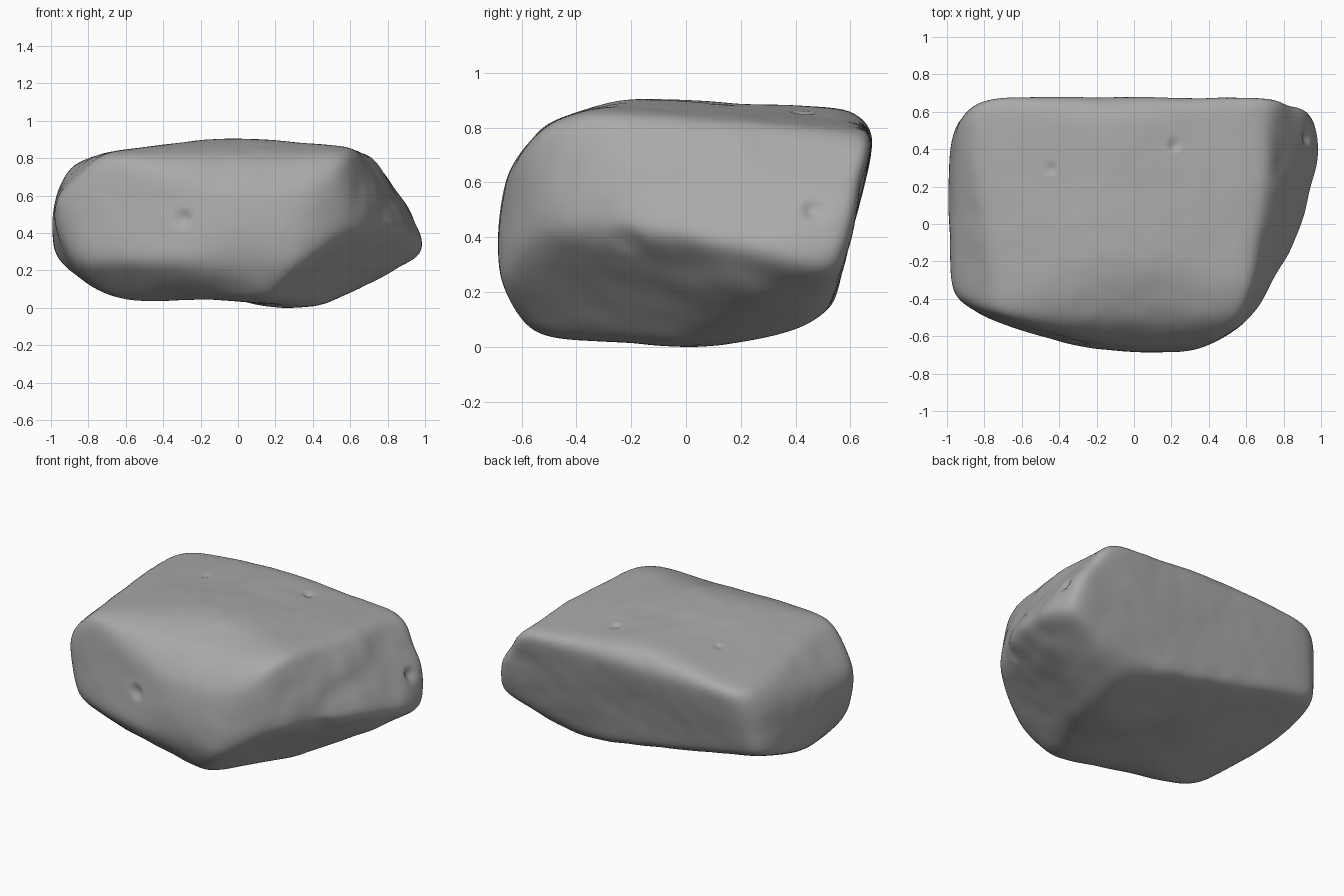
import bpy, bmesh
from math import radians
from mathutils import Euler, Vector, noise

cube = bpy.data.objects.get("Cube")
if cube:
    bpy.data.objects.remove(cube, do_unlink=True)

CENTRE = Vector((0, 0, .45))
SHARPNESS = 25  # higher gives crisper edges between facets

# Broad facets of the boulder: heading and tilt in degrees, distance from centre
FACETS = {
    "top": [(35, 83, .457), (166, 83, .46), (-90, 73, .505),
            (-90, 41, .63), (90, 41, .738)],
    "front": [(-90, 8, .678), (-106, 5, .7), (-129, 0, .915),
              (-60, 0, .765), (-90, -22, .712)],
    "rounded_end": [(177, 6, 1), (186, -19, .965), (186, 46, .81),
                    (187, -51, .78)],
    "broken_end": [(-9, 27, .795), (0, 39, .785), (-29, 10, .8),
                   (17, 0, 1.09)],
    "back": [(90, -14, .593), (135, 0, 1.07)],
    "underside": [(-30, -45, .595), (-108, -50, .63), (-90, -87, .448),
                  (12, -65, .607), (121, -71, .413), (80, -50, .625)],
}

# Hollows and pits: centre, radius, depth
DENTS = [
    (Vector((-.18, -.15, .03)), .45, .055),
    (Vector((-.3, -.66, .48)), .07, .025),
    (Vector((.82, -.25, .35)), .12, .03),
    (Vector((.93, .47, .5)), .06, .03),
    (Vector((-.45, .3, .87)), .05, .02),
    (Vector((.22, .43, .86)), .05, .02),
]


def facet_normal(heading, tilt):
    turn = Euler((0, radians(-tilt), radians(heading)))
    return turn.to_matrix() @ Vector((1, 0, 0))


def boulder_point(direction, planes):
    """Meet the nearest facet along the direction, blending softly at edges."""
    total = sum(max(0, normal.dot(direction) / distance) ** SHARPNESS
                for normal, distance in planes)
    return CENTRE + direction * total ** (-1 / SHARPNESS)


def weathering(point):
    """Broad swells, fine grain, a rough broken end and the dents."""
    height = .01 * noise.noise(point * 2.6) + .003 * noise.noise(point * 8)
    roughness = min(1, max(0, (point.x - .55) * 4))
    height += roughness * .012 * noise.noise(point * 6)
    for centre, radius, depth in DENTS:
        nearness = 1 - (point - centre).length / radius
        if nearness > 0:
            height -= depth * nearness * nearness * (3 - 2 * nearness)
    return height


def make_material(name, colour):
    material = bpy.data.materials.new(name)
    material.use_nodes = True
    material.diffuse_color = colour
    shader = material.node_tree.nodes["Principled BSDF"]
    shader.inputs["Base Color"].default_value = colour
    return material


# Boulder: a fine sphere pushed out to the facets, then weathered
planes = [(facet_normal(heading, tilt), distance)
          for side in FACETS.values() for heading, tilt, distance in side]
bm = bmesh.new()
bmesh.ops.create_icosphere(bm, subdivisions=7, radius=1)
for vert in bm.verts:
    direction = vert.co.normalized()
    point = boulder_point(direction, planes)
    vert.co = point + direction * weathering(point)
for face in bm.faces:
    face.smooth = True

mesh = bpy.data.meshes.new("boulder")
bm.to_mesh(mesh)
bm.free()
mesh.materials.append(make_material("grey_stone", (.4, .4, .4, 1)))
boulder = bpy.data.objects.new("boulder", mesh)
bpy.context.collection.objects.link(boulder)
